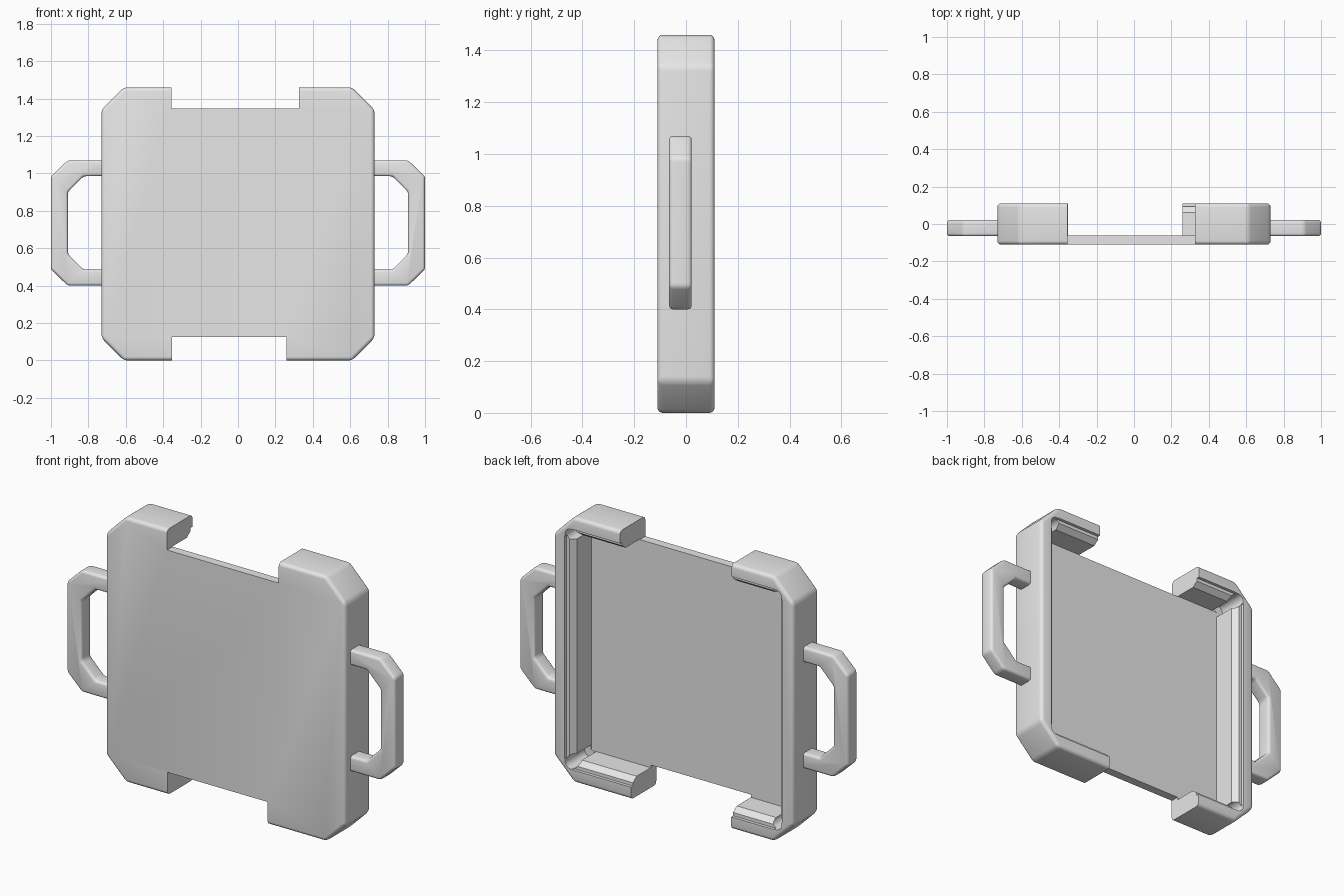
import bpy, bmesh, math

if "Cube" in bpy.data.objects:
    bpy.data.objects.remove(bpy.data.objects["Cube"])

grey = bpy.data.materials.new("light grey plastic")
grey.use_nodes = True
COLOUR = (0.8, 0.8, 0.8, 1)
grey.diffuse_color = COLOUR
grey.node_tree.nodes["Principled BSDF"].inputs["Base Color"].default_value = COLOUR

HALF, HEIGHT = 0.73, 1.46


def octagon(inset, cut):
    """Chamfered square in x and z, inset from the case outline."""
    a, lo, hi = HALF - inset, inset, HEIGHT - inset
    return [(-a + cut, lo), (a - cut, lo), (a, lo + cut), (a, hi - cut),
            (a - cut, hi), (-a + cut, hi), (-a, hi - cut), (-a, lo + cut)]


def rect(x0, x1, z0, z1):
    return [(x0, z0), (x1, z0), (x1, z1), (x0, z1)]


def circle(cx, cz, r, n=20):
    return [(cx + r * math.cos(i * math.tau / n), cz + r * math.sin(i * math.tau / n))
            for i in range(n)]


def prism(name, front, y0, y1, back=None):
    """Solid between a front outline and a back outline."""
    bm = bmesh.new()
    a = [bm.verts.new((x, y0, z)) for x, z in front]
    b = [bm.verts.new((x, y1, z)) for x, z in (back or front)]
    bm.faces.new(a)
    bm.faces.new(b[::-1])
    for i in range(len(a)):
        j = (i + 1) % len(a)
        bm.faces.new((a[i], b[i], b[j], a[j]))
    bmesh.ops.recalc_face_normals(bm, faces=bm.faces)
    mesh = bpy.data.meshes.new(name)
    bm.to_mesh(mesh)
    bm.free()
    mesh.materials.append(grey)
    obj = bpy.data.objects.new(name, mesh)
    bpy.context.collection.objects.link(obj)
    return obj


def activate(obj):
    bpy.ops.object.select_all(action='DESELECT')
    obj.select_set(True)
    bpy.context.view_layer.objects.active = obj


def round_edges(obj, width):
    activate(obj)
    mod = obj.modifiers.new("rounding", 'BEVEL')
    mod.width, mod.segments, mod.limit_method = width, 4, 'ANGLE'
    mod.angle_limit = math.radians(30)
    bpy.ops.object.modifier_apply(modifier=mod.name)


def carve(obj, cutter):
    cutter.hide_render = True
    activate(obj)
    mod = obj.modifiers.new("carve", 'BOOLEAN')
    mod.operation, mod.solver, mod.object = 'DIFFERENCE', 'EXACT', cutter
    bpy.ops.object.modifier_apply(modifier=mod.name)
    bpy.data.objects.remove(cutter)


def smooth(obj):
    activate(obj)
    bpy.ops.object.shade_smooth_by_angle(angle=math.radians(30))


# Tray: rounded chamfered block, hollowed from the back
tray = prism("tray", octagon(0, 0.12), -0.11, 0.11)
round_edges(tray, 0.02)
carve(tray, prism("cavity", octagon(0.11, 0.005), -0.062, 0.2))

# Sloped lip and stepped rim around the opening
carve(tray, prism("lip_slope", octagon(0.122, 0.01), 0.045, 0.1, octagon(0.081, 0.03)))
carve(tray, prism("rim_step", octagon(0.068, 0.05), 0.093, 0.2))

# Round relief holes in the four cavity corners
for x in (-0.625, 0.625):
    for z in (0.105, HEIGHT - 0.105):
        carve(tray, prism("corner_relief", circle(x, z, 0.035), -0.06, 0.2))

# Openings through the top and bottom walls
carve(tray, prism("top_opening", rect(-0.355, 0.325, 1.348, 1.6), -0.3, 0.3))
carve(tray, prism("bottom_opening", rect(-0.352, 0.258, -0.2, 0.125), -0.3, 0.3))
smooth(tray)

# Side handles: angular loops, mirrored
lower = [(0.7, 0.4), (0.91, 0.4), (1.0, 0.487)]
inner = [(0.91, 0.57), (0.825, 0.485), (0.7, 0.485)]
MID = 0.735


def flip(points):
    return [(x, 2 * MID - z) for x, z in reversed(points)]


loop = lower + flip(lower) + flip(inner) + inner
for name, side in (("left_handle", 1), ("right_handle", -1)):
    handle = prism(name, [(side * x, z) for x, z in loop], -0.065, 0.022)
    round_edges(handle, 0.015)
    smooth(handle)
